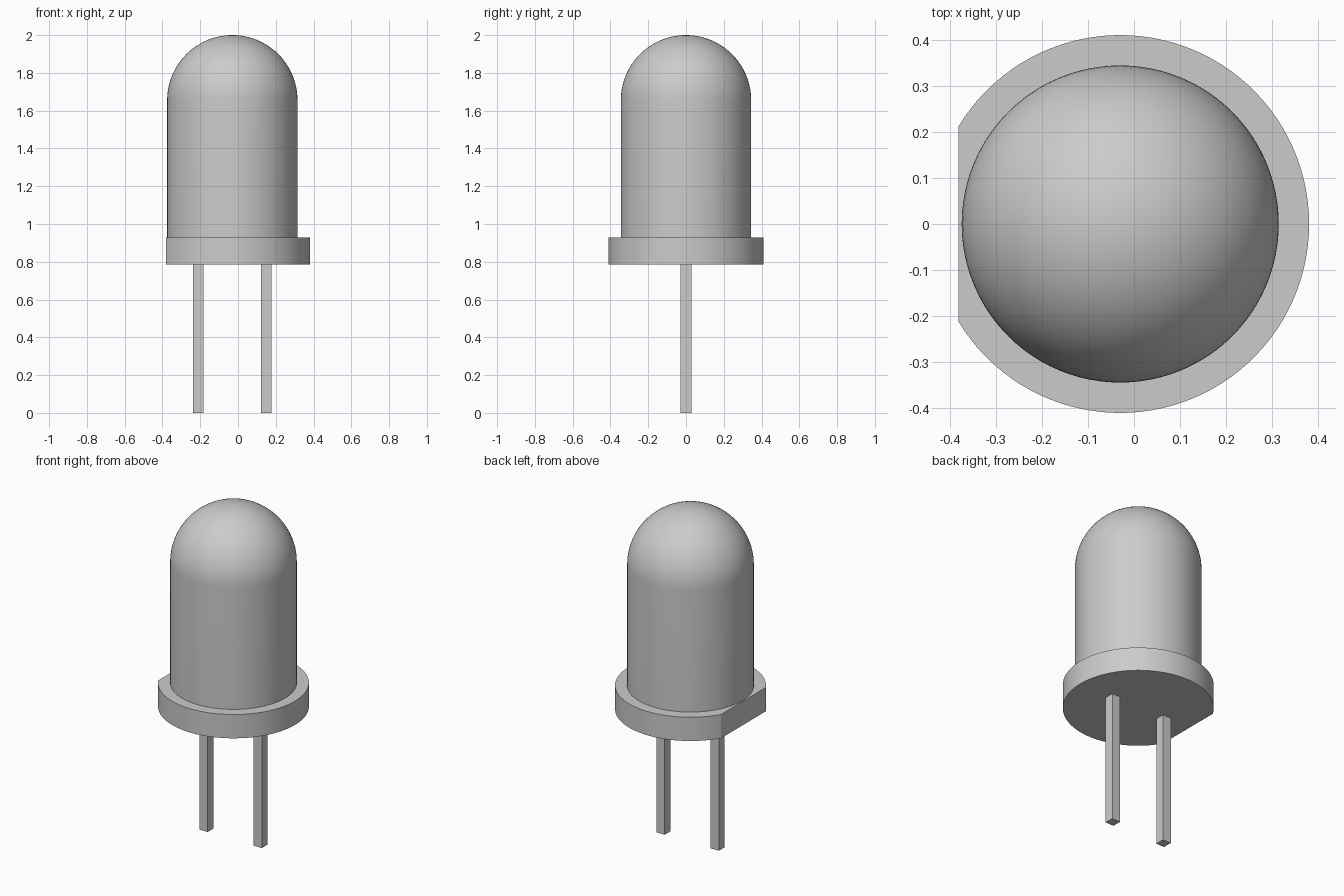
import bpy, bmesh
from math import sin, cos, pi, acos
from mathutils import Matrix, Vector

cube = bpy.data.objects.get("Cube")
if cube:
    bpy.data.objects.remove(cube)

AXIS_X = -0.03                     # the round parts share this off-centre axis
BODY_R, FLANGE_R, FLAT = 0.345, 0.411, 0.352
FLANGE_Z, BODY_Z, TOP_Z = 0.785, 0.928, 2.0

grey = bpy.data.materials.new("plain grey")
grey.use_nodes = True
colour = (0.6, 0.6, 0.6, 1)
grey.diffuse_color = colour
grey.node_tree.nodes["Principled BSDF"].inputs["Base Color"].default_value = colour


def add_object(name, bm, smooth=False):
    bmesh.ops.recalc_face_normals(bm, faces=bm.faces)
    mesh = bpy.data.meshes.new(name)
    bm.to_mesh(mesh)
    bm.free()
    mesh.materials.append(grey)
    obj = bpy.data.objects.new(name, mesh)
    bpy.context.collection.objects.link(obj)
    if smooth:
        bpy.ops.object.select_all(action='DESELECT')
        obj.select_set(True)
        bpy.context.view_layer.objects.active = obj
        bpy.ops.object.shade_smooth_by_angle(angle=pi / 6)
    return obj


# Domed body: a straight wall and quarter circle, turned about the axis
bm = bmesh.new()
dome_z = TOP_Z - BODY_R
profile = [(0, BODY_Z), (BODY_R, BODY_Z)]
profile += [(BODY_R * cos(i * pi / 48), dome_z + BODY_R * sin(i * pi / 48))
            for i in range(25)]
verts = [bm.verts.new((AXIS_X + r, 0, z)) for r, z in profile]
edges = [bm.edges.new(pair) for pair in zip(verts, verts[1:])]
bmesh.ops.spin(bm, geom=verts + edges, cent=(AXIS_X, 0, 0), axis=(0, 0, 1),
               angle=2 * pi, steps=96)
bmesh.ops.remove_doubles(bm, verts=bm.verts, dist=0.0001)
add_object("domed_body", bm, smooth=True)

# Flange: a disc with one side cut flat
bm = bmesh.new()
limit = acos(-FLAT / FLANGE_R)
steps = 88
angles = [-limit + 2 * limit * i / steps for i in range(steps + 1)]
face = bm.faces.new([bm.verts.new((AXIS_X + FLANGE_R * cos(a),
                                   FLANGE_R * sin(a), FLANGE_Z)) for a in angles])
extruded = bmesh.ops.extrude_face_region(bm, geom=[face], use_keep_orig=True)["geom"]
top = [v for v in extruded if isinstance(v, bmesh.types.BMVert)]
bmesh.ops.translate(bm, verts=top, vec=(0, 0, BODY_Z - FLANGE_Z))
add_object("flange", bm, smooth=True)

# Two square legs
for name, side in (("left_leg", 1), ("right_leg", -1)):
    bm = bmesh.new()
    place = (Matrix.Translation(Vector((AXIS_X + side * 0.18, 0, FLANGE_Z / 2)))
             @ Matrix.Diagonal((0.056, 0.056, FLANGE_Z, 1)))
    bmesh.ops.create_cube(bm, size=1, matrix=place)
    add_object(name, bm)
